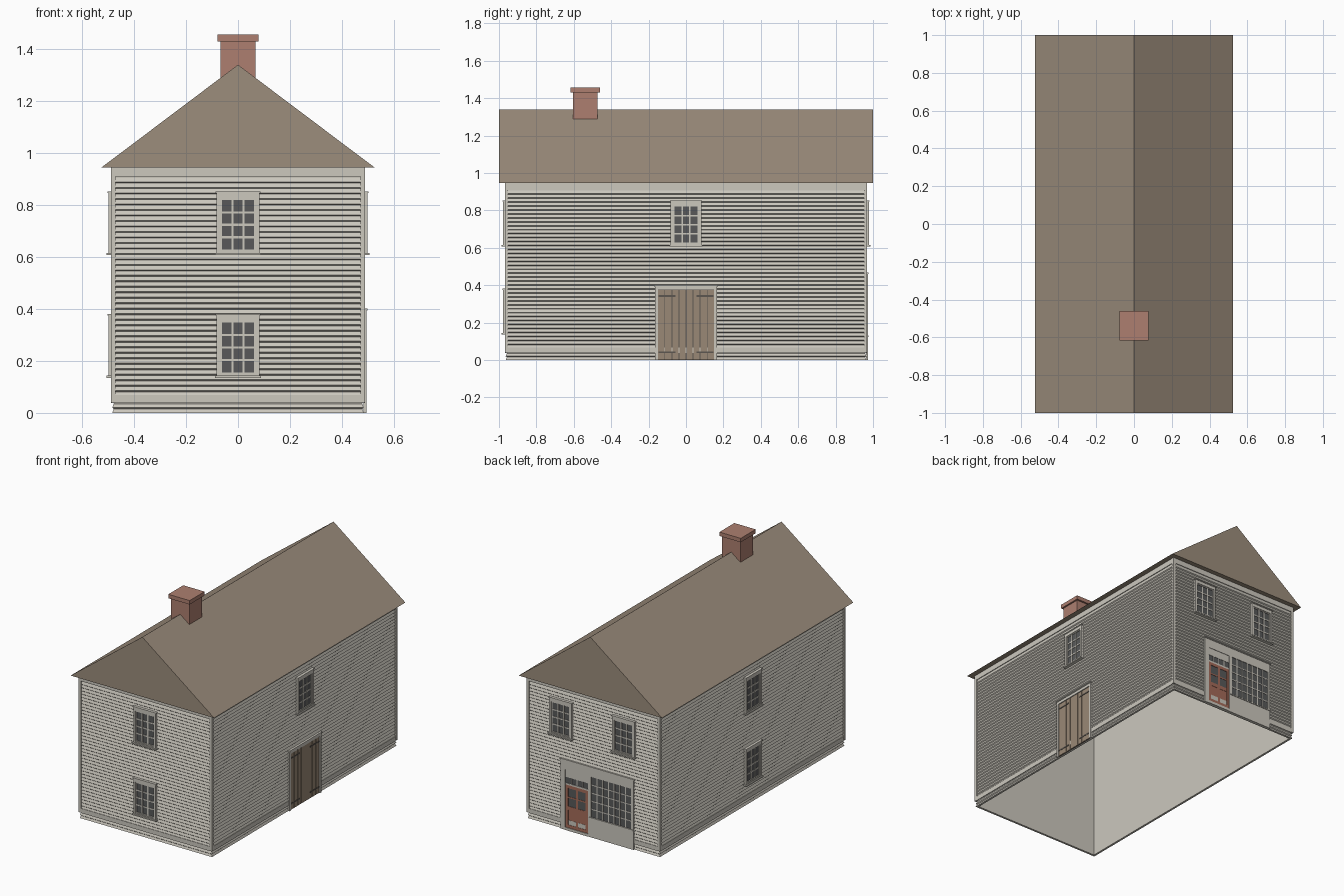
import bpy, bmesh, math
from mathutils import Matrix

if "Cube" in bpy.data.objects:
    bpy.data.objects.remove(bpy.data.objects["Cube"], do_unlink=True)

HX, HY, EAVE, RIDGE = 0.486, 0.966, 0.945, 1.34


def material(name, r, g, b):
    """Flat colour given as 8-bit display values."""
    lin = [((c / 255 + 0.055) / 1.055) ** 2.4 for c in (r, g, b)] + [1]
    m = bpy.data.materials.new(name)
    m.use_nodes = True
    m.diffuse_color = lin
    m.node_tree.nodes["Principled BSDF"].inputs["Base Color"].default_value = lin
    return m


PAINT = material("pale paint", 204, 200, 190)
SHINGLE = material("brown shingle", 156, 141, 124)
BRICK = material("red brick", 173, 127, 112)
GLASS = material("dark glass", 88, 89, 90)
PLANK = material("brown plank", 154, 137, 118)
IRON = material("dark iron", 92, 86, 80)
RED = material("red door paint", 165, 108, 90)

# Wall frames: u runs along the wall, d points outward
WALLS = {
    "front": Matrix.Translation((0, -HY, 0)),
    "right": Matrix.Translation((HX, 0, 0)) @ Matrix.Rotation(math.pi / 2, 4, "Z"),
    "back": Matrix.Translation((0, HY, 0)) @ Matrix.Rotation(math.pi, 4, "Z"),
    "left": Matrix.Translation((-HX, 0, 0)) @ Matrix.Rotation(-math.pi / 2, 4, "Z"),
}


def finish(name, bm, mat, matrix=Matrix()):
    bmesh.ops.recalc_face_normals(bm, faces=bm.faces)
    mesh = bpy.data.meshes.new(name)
    bm.to_mesh(mesh)
    bm.free()
    mesh.materials.append(mat)
    ob = bpy.data.objects.new(name, mesh)
    ob.matrix_world = matrix
    bpy.context.collection.objects.link(ob)
    return ob


def boxes(name, mat, items, wall=None):
    """Each item is (x0, x1, y0, y1, z0, z1), or (u0, u1, z0, z1, depth) on a wall."""
    bm = bmesh.new()
    for it in items:
        if wall:
            u0, u1, z0, z1, d = it
            it = (u0, u1, -d, 0.003, z0, z1)
        x0, x1, y0, y1, z0, z1 = it
        m = Matrix.Translation(((x0 + x1) / 2, (y0 + y1) / 2, (z0 + z1) / 2))
        bmesh.ops.create_cube(bm, size=1, matrix=m @ Matrix.Diagonal((x1 - x0, y1 - y0, z1 - z0, 1)))
    return finish(name, bm, mat, WALLS[wall] if wall else Matrix())


def border(u0, u1, z0, z1, w, d):
    """Four strips just inside a rectangle."""
    return [(u0, u0 + w, z0, z1, d), (u1 - w, u1, z0, z1, d),
            (u0 + w, u1 - w, z1 - w, z1, d), (u0 + w, u1 - w, z0, z0 + w, d)]


def bars(u0, u1, z0, z1, cols, rows, w, d):
    """Glazing bars dividing a rectangle into panes."""
    out = []
    for i in range(1, cols):
        u = u0 + (u1 - u0) * i / cols
        out.append((u - w / 2, u + w / 2, z0, z1, d))
    for j in range(1, rows):
        z = z0 + (z1 - z0) * j / rows
        out.append((u0, u1, z - w / 2, z + w / 2, d - 0.001))
    return out


def window(name, wall, u, z):
    """Sash window of three by four panes, sill bottom at z."""
    l, r = u - 0.062, u + 0.062
    g0, g1 = z + 0.021, z + 0.213
    boxes(name + "_glass", GLASS, [(l, r, g0, g1, 0.003)], wall)
    boxes(name + "_sash", PAINT, border(l - 0.006, r + 0.006, g0 - 0.006, g1 + 0.006, 0.006, 0.008)
          + bars(l, r, g0, g1, 3, 4, 0.008, 0.007), wall)
    boxes(name + "_casing", PAINT, [
        (l - 0.02, l - 0.006, z + 0.008, z + 0.24, 0.012),
        (r + 0.006, r + 0.02, z + 0.008, z + 0.24, 0.012),
        (l - 0.006, r + 0.006, g1 + 0.006, z + 0.24, 0.012),
        (l - 0.006, r + 0.006, z + 0.008, g0 - 0.006, 0.012),
        (l - 0.024, r + 0.024, z + 0.24, z + 0.246, 0.016),
        (l - 0.026, r + 0.026, z, z + 0.008, 0.02)], wall)


# Clapboard shell: saw-tooth rings outside, plain lining inside, open below
levels = []


def clapboards(z0, z1, count, out):
    p = (z1 - z0) / count
    for i in range(count):
        levels.extend([(out, z0 + p * i), (out - 0.006, z0 + p * (i + 1) - 0.005)])


clapboards(0, 0.04, 2, -0.002)
clapboards(0.065, 0.91, 40, 0)
levels += [(-0.006, EAVE), (-0.016, EAVE), (-0.016, 0)]
bm = bmesh.new()
rings = [[bm.verts.new((sx * (HX + o), sy * (HY + o), z))
          for sx, sy in ((-1, -1), (1, -1), (1, 1), (-1, 1))] for o, z in levels]
for i, a in enumerate(rings):
    b = rings[(i + 1) % len(rings)]
    for k in range(4):
        n = (k + 1) % 4
        bm.faces.new((a[k], a[n], b[n], b[k]))
finish("clapboard_walls", bm, PAINT)

# Corner boards, frieze and water table
corner = []
for sx in (-1, 1):
    for sy in (-1, 1):
        xs = sorted((sx * 0.471, sx * 0.489))
        ys = sorted((sy * 0.951, sy * 0.969))
        corner.append((*xs, *ys, 0.04, EAVE))
boxes("corner_boards", PAINT, corner)
for wall in WALLS:
    half = 0.471 if wall in ("front", "back") else 0.951
    boxes(wall + "_frieze", PAINT, [(-half, half, 0.91, EAVE, 0.002)], wall)
    boxes(wall + "_water_table", PAINT, [(-half, half, 0.038, 0.068, 0.002)], wall)

# Gabled roof prism
bm = bmesh.new()
tri = [bm.verts.new((x, -1, z)) for x, z in ((-0.525, EAVE), (0.525, EAVE), (0, RIDGE))]
gable = bm.faces.new(tri)
ext = bmesh.ops.extrude_face_region(bm, geom=[gable], use_keep_orig=True)
bmesh.ops.translate(bm, vec=(0, 2, 0), verts=[v for v in ext["geom"] if isinstance(v, bmesh.types.BMVert)])
finish("roof", bm, SHINGLE)

# Chimney
boxes("chimney_shaft", BRICK, [(-0.067, 0.067, -0.605, -0.473, 1.24, 1.43)])
boxes("chimney_cap", BRICK, [(-0.078, 0.078, -0.617, -0.461, 1.43, 1.456)])

# Sash windows
UP, LOW = 0.607, 0.135
window("front_upper_window", "front", 0, UP)
window("front_lower_window", "front", 0, LOW)
window("right_upper_window", "right", 0, UP)
window("left_upper_window", "left", 0, UP)
window("left_lower_window", "left", 0, LOW)
window("back_upper_window_a", "back", -0.235, UP)
window("back_upper_window_b", "back", 0.225, UP)

# Double plank door on the side
boxes("side_door_casing", PAINT, [(-0.165, -0.15, 0, 0.376, 0.008), (0.15, 0.165, 0, 0.376, 0.008),
                                  (-0.165, 0.165, 0.376, 0.394, 0.008), (-0.17, 0.17, 0.394, 0.401, 0.012)], "right")
boxes("side_door_backing", IRON, [(-0.15, 0.15, 0, 0.376, 0.001)], "right")
w = 0.0375
boxes("side_door_planks", PLANK, [(i * w + 0.0015, (i + 1) * w - 0.0015, 0.003, 0.374, 0.004)
                                  for i in range(-4, 4)], "right")
boxes("side_door_straps", IRON, [(a, b, z, z + 0.009, 0.006) for z in (0.037, 0.338)
                                 for a, b in ((-0.148, -0.055), (0.055, 0.148))], "right")

# Shop front: surround, fascia and panel below the window
boxes("shop_surround", PAINT, [
    (-0.237, -0.204, 0, 0.4, 0.006), (-0.036, -0.014, 0, 0.4, 0.006),
    (0.278, 0.296, 0, 0.4, 0.006), (-0.237, 0.296, 0.4, 0.46, 0.006),
    (-0.014, 0.278, 0, 0.13, 0.006), (-0.242, 0.301, 0.46, 0.467, 0.01),
    (-0.03, 0.296, 0.124, 0.132, 0.01)], "back")
boxes("shop_window_glass", GLASS, [(-0.014, 0.278, 0.13, 0.4, 0.002)], "back")
boxes("shop_window_bars", PAINT, bars(-0.014, 0.278, 0.132, 0.4, 7, 5, 0.007, 0.005), "back")

# Shop door with transom
L, R = -0.204, -0.036
boxes("transom_frame", PAINT, [(L, R, 0.35, 0.4, 0.003), (L, R, 0.3, 0.311, 0.004)]
      + bars(L, R, 0.311, 0.35, 4, 1, 0.006, 0.003), "back")
boxes("transom_glass", GLASS, [(L, R, 0.311, 0.35, 0.001)], "back")
boxes("shop_door_glass", GLASS, [(L, R, 0.15, 0.3, 0.001)], "back")
boxes("shop_door_panels", RED, [(L, R, 0.018, 0.15, 0.001)], "back")
boxes("shop_door_frame", RED, border(L, R, 0.018, 0.3, 0.02, 0.004)
      + bars(L + 0.02, R - 0.02, 0.038, 0.28, 2, 1, 0.014, 0.004)
      + [(L + 0.02, R - 0.02, 0.135, 0.16, 0.003), (L + 0.02, R - 0.02, 0.215, 0.224, 0.003)], "back")
boxes("shop_door_step", PAINT, [(L, R, 0, 0.018, 0.008)], "back")
